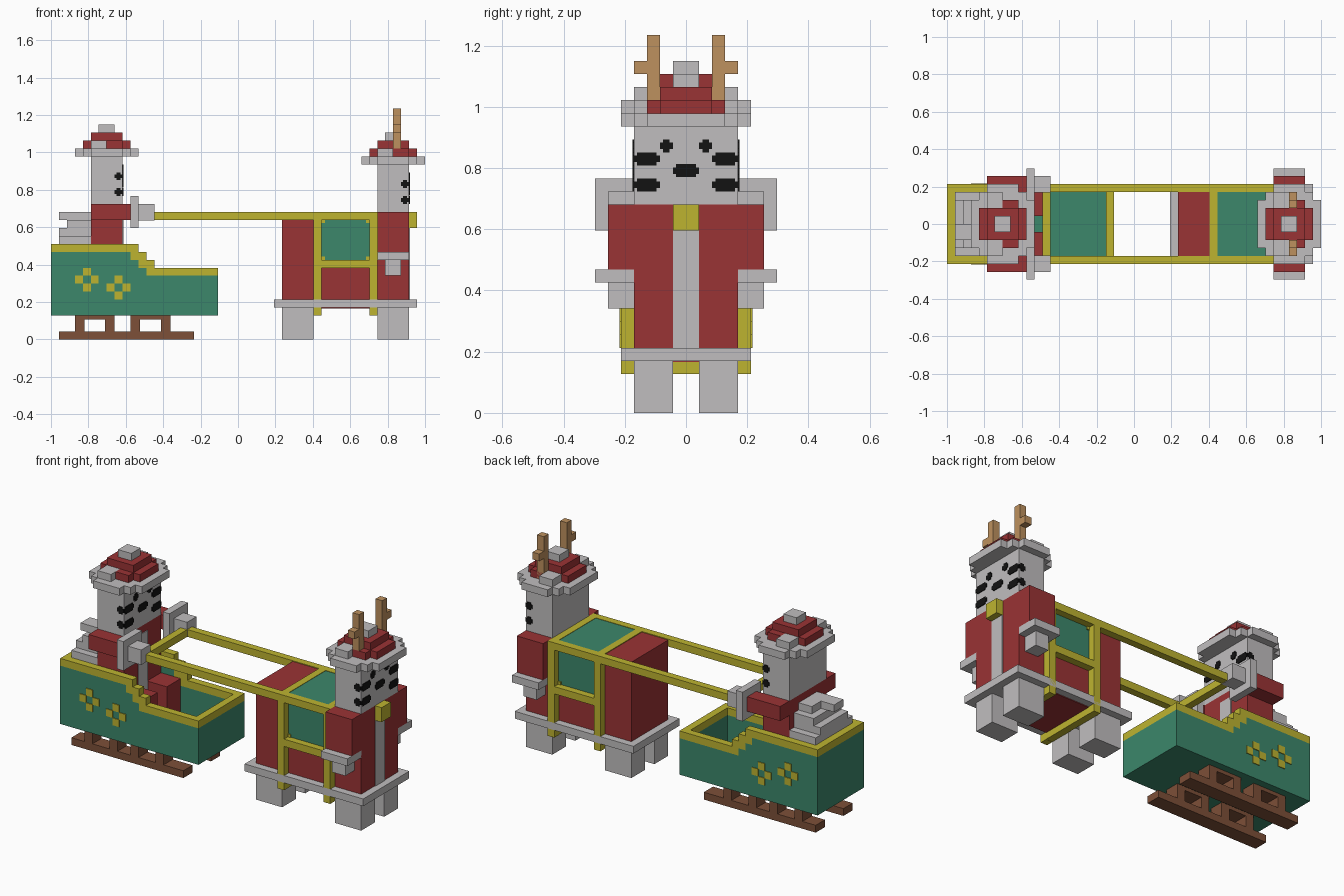
import bpy
import bmesh

cube = bpy.data.objects.get("Cube")
if cube:
    bpy.data.objects.remove(cube, do_unlink=True)

U = 2 / 47  # one block


def material(name, rgb):
    m = bpy.data.materials.new(name)
    m.use_nodes = True
    color = (*rgb, 1)
    m.diffuse_color = color
    bsdf = m.node_tree.nodes["Principled BSDF"]
    bsdf.inputs["Base Color"].default_value = color
    bsdf.inputs["Roughness"].default_value = 0.9
    return m


RED = material("red cloth", (.323, .033, .035))
GREY = material("light grey fur", (.53, .515, .52))
GREEN = material("green paint", (.045, .242, .147))
GOLD = material("gold trim", (.515, .456, .03))
BROWN = material("brown wood", (.205, .08, .04))
TAN = material("tan antler", (.515, .283, .114))
BLACK = material("black", (.006, .006, .006))


def part(name, mat, boxes, mirror=False):
    """Joined blocks, each (x0, x1, y0, y1, z0, z1) in block units."""
    bm = bmesh.new()
    boxes = list(boxes)
    if mirror:
        boxes += [(a, b, -d, -c, e, f) for a, b, c, d, e, f in boxes]
    for x0, x1, y0, y1, z0, z1 in boxes:
        verts = bmesh.ops.create_cube(bm, size=1)["verts"]
        for v in verts:
            v.co.x = (x1 if v.co.x > 0 else x0) * U - 1
            v.co.y = (y1 if v.co.y > 0 else y0) * U
            v.co.z = (z1 if v.co.z > 0 else z0) * U
    mesh = bpy.data.meshes.new(name)
    bm.to_mesh(mesh)
    bm.free()
    mesh.materials.append(mat)
    obj = bpy.data.objects.new(name, mesh)
    bpy.context.collection.objects.link(obj)
    return obj


def mark(y0, y1, z0, x):
    """A face mark with clipped corners on the +x side."""
    c = .25
    return [(x, x + .1, y0 + c, y1 - c, z0, z0 + 1),
            (x, x + .1, y0, y1, z0 + c, z0 + 1 - c)]


def head_and_hat(owner, x, z):
    """Head with back lower corner at (x, z), fur brimmed cap, painted face."""
    part(owner + "_head", GREY, [(x, x + 4, -4, 4, z, z + 6)])
    part(owner + "_hat_brim", GREY, [
        (x - 2, x + 6, -3, 3, z + 6, z + 7),
        (x - 1, x + 5, -4, 4, z + 6, z + 7),
        (x, x + 4, -5, 5, z + 6, z + 7)])
    part(owner + "_hat_fur_tufts", GREY, [(x, x + 2, 2, 4, z + 7, z + 8)], True)
    part(owner + "_hat_crown", RED, [
        (x - 1, x + 5, -2, 2, z + 7, z + 8),
        (x + 2, x + 4, -3, 3, z + 7, z + 8),
        (x, x + 4, -2, 2, z + 8, z + 9)])
    part(owner + "_hat_pompom", GREY, [(x + 1, x + 3, -1, 1, z + 9, z + 10)])
    # eyes, nose and whiskers that wrap round the cheeks
    f = x + 4
    part(owner + "_eyes", BLACK, mark(1, 2, z + 4, f), True)
    part(owner + "_nose", BLACK, mark(-1, 1, z + 2.1, f))
    whiskers = []
    for h in (z + 1, z + 3):
        whiskers += mark(2, 4, h, f)
        whiskers += [(f - .75, f - .25, 4, 4.1, h, h + 1),
                     (f - 1, f, 4, 4.1, h + .25, h + .75)]
    part(owner + "_whiskers", BLACK, whiskers, True)


# Sled: floor, end walls, stepped side walls with a gold rim
RIM = [(0, 10, 11, 12), (10, 11, 10, 12), (11, 12, 9, 11),
       (12, 13, 8, 10), (13, 21, 8, 9)]
part("sled_floor", GREEN, [(0, 21, -5, 5, 3, 4)])
part("sled_sides", GREEN, [(a, b, 4, 5, 4, lo) for a, b, lo, hi in RIM], True)
part("sled_ends", GREEN, [(0, 1, -4, 4, 4, 11), (20, 21, -4, 4, 4, 8)])
part("sled_rim", GOLD, [(a, b, 4, 5, lo, hi) for a, b, lo, hi in RIM], True)
part("sled_end_rims", GOLD, [(0, 1, -4, 4, 11, 12), (20, 21, -4, 4, 8, 9)])
flowers = []
for cx, cz in ((4.5, 7.5), (8.5, 6.5)):
    for dx, dz in ((1, 0), (-1, 0), (0, 1), (0, -1)):
        flowers.append((cx + dx - .5, cx + dx + .5, 5, 5.1,
                        cz + dz - .5, cz + dz + .5))
part("sled_flowers", GOLD, flowers, True)

# Runners
part("sled_runners", BROWN, [(1, 18, 2, 4, 0, 1)], True)
struts = []
for x in (3, 10):
    struts += [(x, x + 5, 2, 4, 2.5, 3), (x, x + 1.2, 2, 4, 1, 2.5),
               (x + 3.8, x + 5, 2, 4, 1, 2.5)]
part("runner_struts", BROWN, struts, True)

# Fur pile behind the rider
part("fur_pile", GREY, [
    (1, 5, -4, 4, 4, 13), (1, 5, -3, 3, 13, 14),
    (2, 5, -3, 3, 14, 15), (1, 5, -2, 0, 15, 16), (3, 5, 0, 2, 15, 16)])

# Rider
part("rider_body", RED, [(5, 9, -4, 4, 4, 17)])
part("rider_coat_strip", GREY, [(9, 9.1, -1, 1, 4, 16)])
part("rider_legs", RED, [(9, 12, 1, 4, 4, 9)], True)
part("rider_arms", RED, [(5, 10, 4, 6, 15, 17)], True)
part("rider_cuffs", GREY, [(10, 11, 3, 7, 14, 18)], True)
part("rider_hands", GREY, [(11, 13, 3.95, 6, 14.95, 17)], True)
head_and_hat("rider", 5, 17)

# Shafts joining the sled rider to the harness
part("shafts", GOLD, [(12, 41, 4, 5, 15, 16)], True)
part("shaft_crossbar", GOLD, [(12, 13, -4, 4, 15, 16)])

# Animal body, hem and legs
part("animal_body", RED, [(29, 41, -4, 4, 4.5, 15.9)])
part("animal_robe", RED, [(41, 45, -4, 4, 5, 16)])
part("animal_hem", GREY, [(28, 46, -5, 5, 4, 5)])
part("animal_belly", RED, [(33, 41, -4, 4, 3.9, 4.1)])
part("animal_legs", GREY, [(x, x + 4, 1, 4, 0, 4) for x in (29, 41)], True)

# Saddle blanket and gold harness frame
part("saddle_blanket", GREEN, [(34, 40, -4.05, 4.05, 10, 15.95)])
harness = []
for x in (33, 40):
    harness += [(x, x + 1, -5, -4, 2.98, 15), (x, x + 1, 4, 5, 2.98, 15),
                (x, x + 1, -4, 4, 15, 16), (x, x + 1, -4, 4, 3, 4)]
part("harness_frame", GOLD, harness)
part("harness_side_bars", GOLD, [(34, 40, 4, 5, 9, 10)], True)
part("harness_corners", GOLD, [
    (x, x + .4, 4, 4.2, z, z + .4)
    for x in (34, 39.6) for z in (10, 14.6)], True)
part("chest_buckle", GOLD, [(45, 46, -1, 1, 14, 16)])
part("robe_strip", GREY, [(45, 45.1, -1, 1, 5, 14)])

# Animal arms, head and antlers
part("animal_arms", RED, [(41, 45, 4, 6, 11, 16)], True)
part("animal_cuffs", GREY, [(41, 45, 3.9, 7, 10, 11)], True)
part("animal_hands", GREY, [(42, 44, 4, 6, 8, 10)], True)
head_and_hat("animal", 41, 16)
part("antlers", TAN, [(43, 44, 2, 3, 23, 29), (43, 44, 3, 4, 26, 27)], True)
